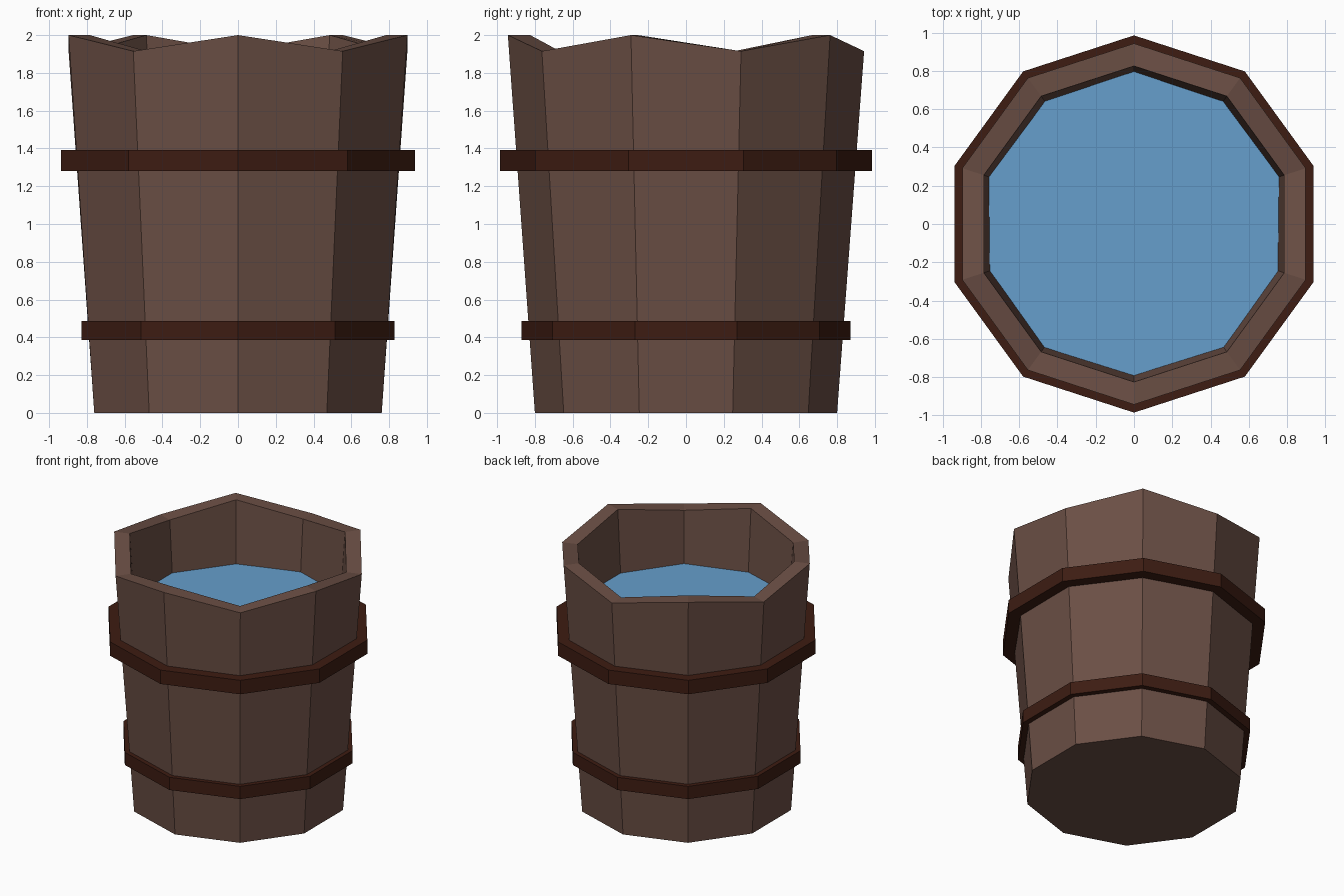
import bpy, bmesh
from math import cos, sin, tau, pi

if "Cube" in bpy.data.objects:
    bpy.data.objects.remove(bpy.data.objects["Cube"])

SIDES = 10


def material(name, color):
    mat = bpy.data.materials.new(name)
    mat.diffuse_color = (*color, 1)
    mat.use_nodes = True
    mat.node_tree.nodes["Principled BSDF"].inputs["Base Color"].default_value = mat.diffuse_color
    return mat


def ring(bm, radius, z, z_odd=None):
    """Ten-sided loop with a corner at the front; odd corners may sit lower."""
    loop = []
    for i in range(SIDES):
        a = -pi / 2 + i * tau / SIDES
        h = z_odd if z_odd is not None and i % 2 else z
        loop.append(bm.verts.new((radius * cos(a), radius * sin(a), h)))
    return loop


def bridge(bm, lower, upper):
    for i in range(SIDES):
        j = (i + 1) % SIDES
        bm.faces.new((lower[i], lower[j], upper[j], upper[i]))


def finish(bm, name, mat):
    mesh = bpy.data.meshes.new(name)
    bm.to_mesh(mesh)
    bm.free()
    mesh.materials.append(mat)
    obj = bpy.data.objects.new(name, mesh)
    bpy.context.collection.objects.link(obj)
    return obj


wood = material("wood", (0.147, 0.078, 0.059))
dark_wood = material("dark_wood", (0.047, 0.0116, 0.006))
blue = material("water_blue", (0.133, 0.342, 0.604))

# Tapered bucket wall with zigzag rim and inner floor
bm = bmesh.new()
loops = [ring(bm, 0.80, 0), ring(bm, 0.943, 2.0, 1.915),
         ring(bm, 0.825, 2.0, 1.915), ring(bm, 0.70, 0.12)]
for low, high in zip(loops, loops[1:]):
    bridge(bm, low, high)
bm.faces.new(loops[0][::-1])
bm.faces.new(loops[-1])
finish(bm, "bucket_body", wood)

# Two hoops around the wall, inner side buried in the wood
for name, outer, inner, z0, z1 in (("lower_hoop", 0.872, 0.79, 0.385, 0.487),
                                   ("upper_hoop", 0.985, 0.86, 1.28, 1.392)):
    bm = bmesh.new()
    loops = [ring(bm, inner, z0), ring(bm, outer, z0),
             ring(bm, outer, z1), ring(bm, inner, z1)]
    for i in range(4):
        bridge(bm, loops[i], loops[(i + 1) % 4])
    finish(bm, name, dark_wood)

# Water surface
bm = bmesh.new()
bm.faces.new(ring(bm, 0.797, 1.5))
finish(bm, "water", blue)
